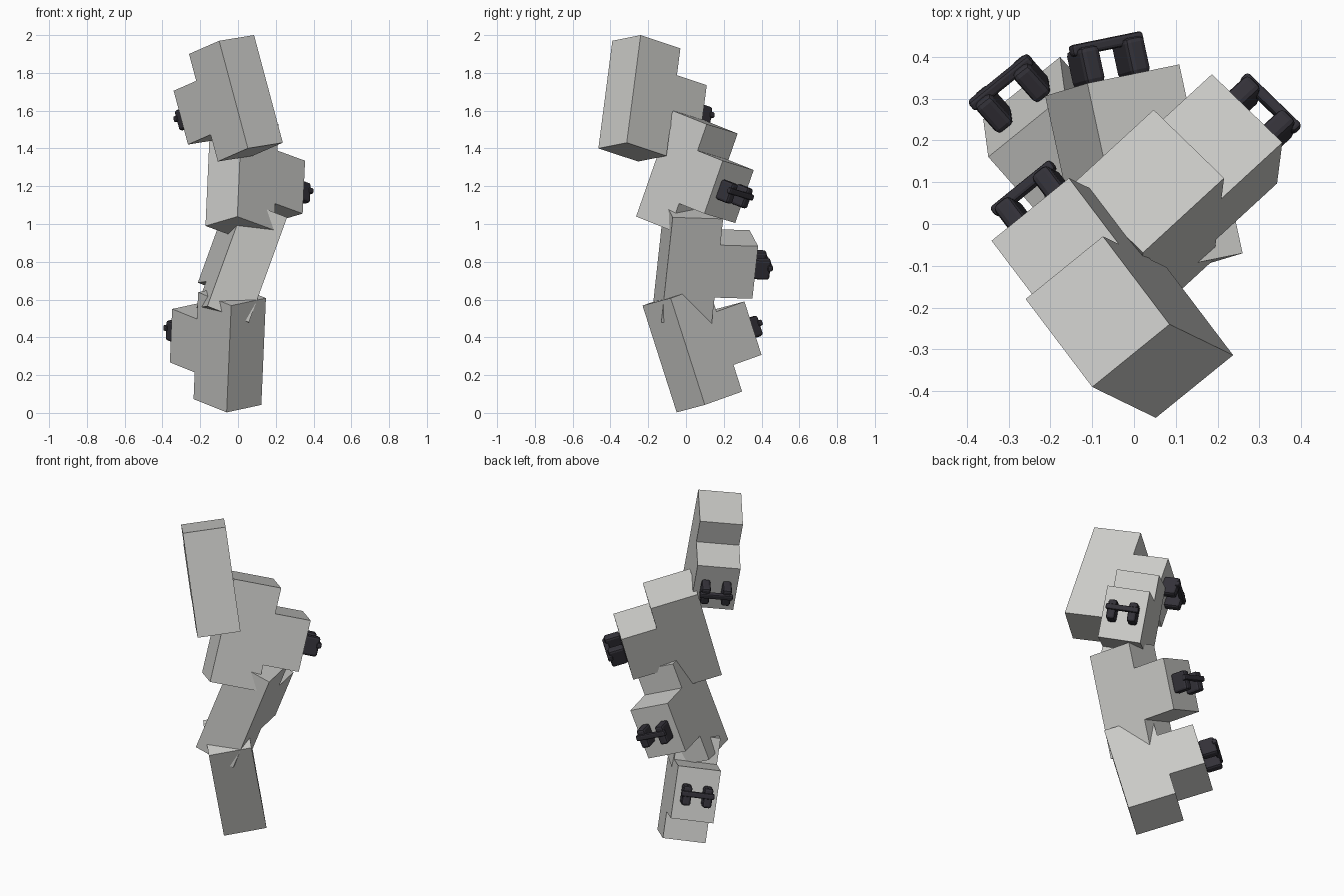
import bpy, bmesh
from mathutils import Vector, Matrix

if "Cube" in bpy.data.objects:
    bpy.data.objects.remove(bpy.data.objects["Cube"], do_unlink=True)


def make_material(name, color, roughness):
    mat = bpy.data.materials.new(name)
    mat.use_nodes = True
    mat.diffuse_color = color
    bsdf = mat.node_tree.nodes["Principled BSDF"]
    bsdf.inputs["Base Color"].default_value = color
    bsdf.inputs["Roughness"].default_value = roughness
    return mat


GREY = make_material("light_grey", (0.6, 0.6, 0.58, 1), 0.6)
DARK = make_material("charcoal", (0.033, 0.031, 0.04, 1), 0.5)

# Shared block sizes: width, main depth, main height, tab reach
WIDTH, DEPTH, HEIGHT, REACH = 0.24, 0.273, 0.594, 0.205


def add_object(name, bm, mat, matrix):
    bmesh.ops.recalc_face_normals(bm, faces=bm.faces)
    mesh = bpy.data.meshes.new(name)
    bm.to_mesh(mesh)
    bm.free()
    mesh.materials.append(mat)
    obj = bpy.data.objects.new(name, mesh)
    obj.matrix_world = matrix
    bpy.context.collection.objects.link(obj)
    return obj


def frame(corner, across, back):
    """Placement from the upper front corner, width axis and depth axis."""
    u = Vector(across).normalized()
    v = Vector(back)
    v = (v - u * v.dot(u)).normalized()
    w = u.cross(v)
    m = Matrix((u, v, w)).transposed().to_4x4()
    m.translation = Vector(corner)
    return m


def add_block(name, matrix):
    """T-shaped side profile extruded across the width."""
    far, top, low = DEPTH + REACH, -HEIGHT / 4, -HEIGHT * 0.75
    profile = [(0, 0), (DEPTH, 0), (DEPTH, top), (far, top),
               (far, low), (DEPTH, low), (DEPTH, -HEIGHT), (0, -HEIGHT)]
    bm = bmesh.new()
    face = bm.faces.new([bm.verts.new((0, y, z)) for y, z in profile])
    ext = bmesh.ops.extrude_face_region(bm, geom=[face])
    moved = [g for g in ext["geom"] if isinstance(g, bmesh.types.BMVert)]
    bmesh.ops.translate(bm, verts=moved, vec=(WIDTH, 0, 0))
    add_object(name, bm, GREY, matrix)


def add_rounded_box(name, center, size, bevel, matrix):
    bm = bmesh.new()
    bmesh.ops.create_cube(bm, size=1)
    bmesh.ops.scale(bm, verts=bm.verts, vec=size)
    bmesh.ops.bevel(bm, geom=bm.edges[:], offset=bevel, segments=2,
                    profile=0.5, affect='EDGES')
    bmesh.ops.translate(bm, verts=bm.verts, vec=center)
    add_object(name, bm, DARK, matrix)


def add_handle(name, matrix):
    """Two stout posts joined by an outer bar, centred on the tab end."""
    face_y, mid_x, mid_z = DEPTH + REACH, WIDTH / 2, -HEIGHT / 2
    for side, label in ((-1, "right"), (1, "left")):
        x = mid_x + side * 0.059
        add_rounded_box(f"{name}_{label}_post", (x, face_y + 0.044, mid_z),
                        (0.05, 0.092, 0.112), 0.013, matrix)
    add_rounded_box(f"{name}_bar", (mid_x, face_y + 0.087, mid_z + 0.012),
                    (0.186, 0.028, 0.032), 0.008, matrix)


# Stack from top to bottom: corner, width direction, depth direction
STACK = {
    "top": ((-0.10, -0.39, 1.97), (0.185, 0.15, 0.03), (-0.16, 0.21, -0.07)),
    "upper": ((-0.147, 0.095, 1.55), (0.17, -0.165, 0.05), (0.197, 0.175, -0.07)),
    "lower": ((0.04, -0.115, 1.12), (0.22, 0.045, -0.085), (-0.058, 0.267, -0.008)),
    "bottom": ((-0.036, -0.23, 0.568), (0.185, 0.15, 0.04), (-0.18, 0.195, 0.07)),
}

for level, placement in STACK.items():
    m = frame(*placement)
    add_block(f"{level}_block", m)
    add_handle(f"{level}_handle", m)
